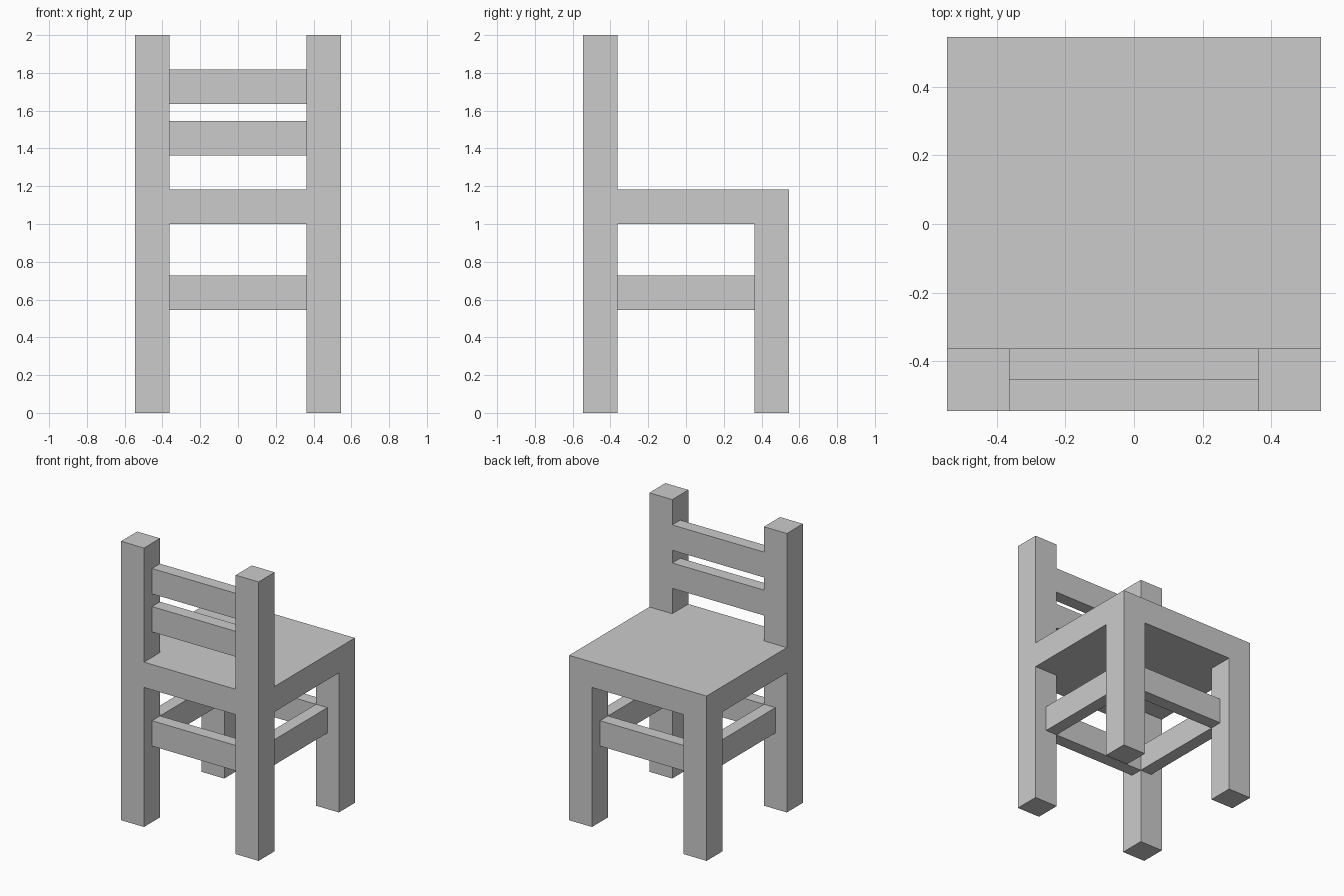
import bpy

cube = bpy.data.objects.get("Cube")
if cube:
    bpy.data.objects.remove(cube, do_unlink=True)

# One plain grey for the whole chair
grey = bpy.data.materials.new("plain grey")
grey.use_nodes = True
colour = (0.6, 0.6, 0.6, 1)
grey.diffuse_color = colour
grey.node_tree.nodes["Principled BSDF"].inputs["Base Color"].default_value = colour

UNIT = 2 / 11            # thickness of every post, rail and the seat
HALF = 3 * UNIT          # half width of the chair
INNER = 2 * UNIT         # inner side of the legs
RAIL = 2.5 * UNIT        # outer side of the thin rails
SEAT_BOTTOM, SEAT_TOP, TOP = 5.5 * UNIT, 6.5 * UNIT, 2.0


def block(name, x, y, z):
    """Add a box spanning the given (low, high) ranges."""
    spans = (x, y, z)
    bpy.ops.mesh.primitive_cube_add(size=1, location=[sum(s) / 2 for s in spans])
    obj = bpy.context.object
    obj.name = name
    obj.scale = [high - low for low, high in spans]
    bpy.ops.object.transform_apply(location=False, rotation=False, scale=True)
    obj.data.materials.append(grey)
    return obj


def span(side, near, far):
    """Range between two distances on the negative or positive side."""
    return tuple(sorted((side * near, side * far)))


# Seat slab
block("seat", (-HALF, HALF), (-HALF, HALF), (SEAT_BOTTOM, SEAT_TOP))

# Legs, backrest posts and side stretchers
for side, label in ((-1, "right"), (1, "left")):
    post_x = span(side, INNER, HALF)
    for end, place in ((-1, "front"), (1, "back")):
        block(f"{place}_{label}_leg", post_x, span(end, INNER, HALF), (0, SEAT_BOTTOM))
    block(f"{label}_backrest_post", post_x, (-HALF, -INNER), (SEAT_TOP, TOP))
    block(f"{label}_stretcher", span(side, INNER, RAIL), (-INNER, INNER),
          (3 * UNIT, 4 * UNIT))

# Front and back stretchers
for end, place in ((-1, "front"), (1, "back")):
    block(f"{place}_stretcher", (-INNER, INNER), span(end, INNER, RAIL),
          (3 * UNIT, 4 * UNIT))

# Backrest slats, flush with the seat side of the posts
for name, low in (("lower_slat", 7.5), ("upper_slat", 9)):
    block(name, (-INNER, INNER), (-RAIL, -INNER), (low * UNIT, (low + 1) * UNIT))
